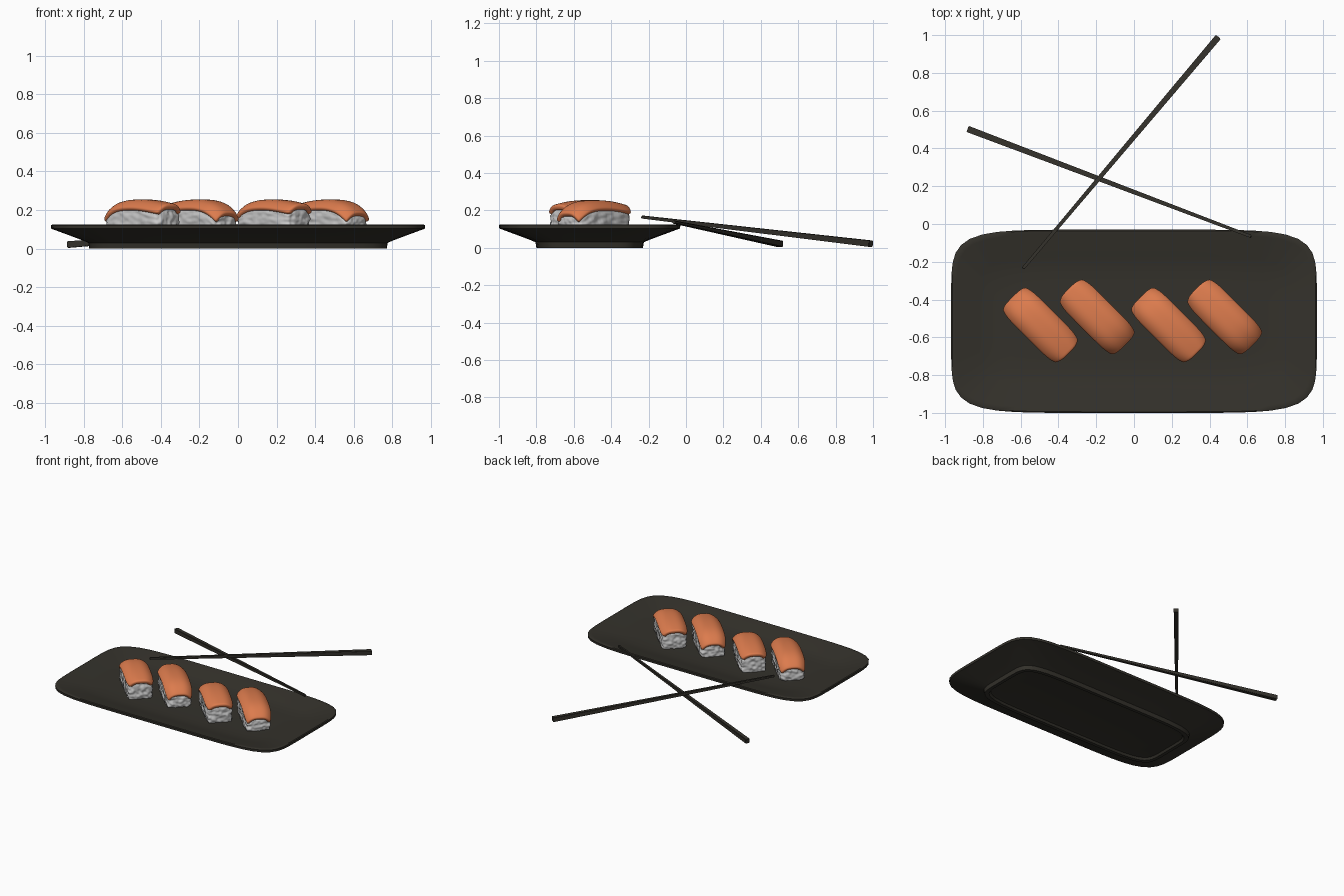
import bpy, bmesh
from math import cos, sin, pi, radians, copysign
from mathutils import Vector, noise

cube = bpy.data.objects.get("Cube")
if cube:
    bpy.data.objects.remove(cube)


def material(name, rgb):
    m = bpy.data.materials.new(name)
    m.use_nodes = True
    m.diffuse_color = (*rgb, 1)
    m.node_tree.nodes["Principled BSDF"].inputs["Base Color"].default_value = (*rgb, 1)
    return m


charcoal = material("charcoal", (0.034, 0.031, 0.024))
salmon = material("salmon_orange", (0.72, 0.20, 0.075))
rice_white = material("rice_white", (0.6, 0.6, 0.6))


def finish(bm, name, mat, angle=180):
    bmesh.ops.recalc_face_normals(bm, faces=bm.faces)
    mesh = bpy.data.meshes.new(name)
    bm.to_mesh(mesh)
    bm.free()
    mesh.materials.append(mat)
    ob = bpy.data.objects.new(name, mesh)
    bpy.context.collection.objects.link(ob)
    bpy.ops.object.select_all(action='DESELECT')
    ob.select_set(True)
    bpy.context.view_layer.objects.active = ob
    bpy.ops.object.shade_smooth_by_angle(angle=radians(angle))
    return ob


# Plate: rounded-rectangle rings lofted from the recessed underside to the well
def ring(bm, hx, hy, z, n=96, power=6.5):
    verts = []
    for i in range(n):
        a = 2 * pi * i / n
        c, s = cos(a), sin(a)
        # even out the spacing around the tight corners
        r = (abs(c) ** power + abs(s) ** power) ** (-1 / power)
        verts.append(bm.verts.new((hx * c * r, hy * s * r - 0.515, z)))
    return verts


plate_profile = [
    (0.70, 0.215, 0.02), (0.735, 0.25, 0.015), (0.745, 0.26, 0.0), (0.77, 0.285, 0.0),
    (0.775, 0.29, 0.03), (0.81, 0.325, 0.045), (0.95, 0.465, 0.097), (0.967, 0.483, 0.103),
    (0.968, 0.485, 0.121), (0.962, 0.479, 0.125), (0.94, 0.457, 0.122),
    (0.82, 0.34, 0.092), (0.74, 0.27, 0.081), (0.66, 0.20, 0.08)]
bm = bmesh.new()
rings = [ring(bm, *p) for p in plate_profile]
for a, b in zip(rings, rings[1:]):
    for i in range(len(a)):
        j = (i + 1) % len(a)
        bm.faces.new((a[i], a[j], b[j], b[i]))
bm.faces.new(rings[0])
bm.faces.new(rings[-1])
finish(bm, "plate", charcoal, 40)


# Fish slice height: arched lengthwise, curled at the sides, drooping at one end
def fish_height(s, t):
    return 0.255 - 0.025 * t * t - 0.045 * max(0, t) ** 4 - 0.045 * abs(s) ** 3


def fish_slice(name):
    bm = bmesh.new()
    bmesh.ops.create_grid(bm, x_segments=14, y_segments=24, size=1)
    for v in bm.verts:
        s, t = v.co.x, v.co.y
        v.co = (0.103 * s * (1 - 0.16 * t ** 6), 0.215 * t * (1 - 0.07 * s ** 4),
                fish_height(s, t))
    ob = finish(bm, name, salmon)
    solid = ob.modifiers.new("thickness", 'SOLIDIFY')
    solid.thickness = 0.03
    solid.offset = -1
    bevel = ob.modifiers.new("soft_edge", 'BEVEL')
    bevel.width = 0.011
    bevel.segments = 3
    bevel.angle_limit = radians(50)
    return ob


# Rice block: rounded brick with a grainy surface, tucked under the slice
def rice_block(name, seed):
    bm = bmesh.new()
    bmesh.ops.create_cube(bm, size=2)
    bmesh.ops.subdivide_edges(bm, edges=bm.edges, cuts=21, use_grid_fill=True)
    for v in bm.verts:
        s, t, h = v.co
        top = fish_height(s * 0.85, t * 0.9) - 0.016
        x = 0.092 * s * (1 - 0.13 * t ** 6) * (1 - 0.06 * h ** 4)
        y = 0.198 * t * (1 - 0.06 * s ** 4) * (1 - 0.04 * h ** 4)
        p = Vector((x, y, 0.074 + (top - 0.074) * (h + 1) / 2))
        if h < 0.7:
            out = Vector((s ** 5, t ** 5, 0))
            p += out * 0.009 * noise.noise(p * 48 + Vector((seed * 7, 0, 0)))
        v.co = p
    return finish(bm, name, rice_white)


pieces = [(-0.495, -0.535, 45), (-0.195, -0.492, 225),
          (0.183, -0.535, 45), (0.48, -0.492, 225)]
for i, (x, y, turn) in enumerate(pieces, 1):
    for ob in (fish_slice(f"fish_slice_{i}"), rice_block(f"rice_block_{i}", i)):
        ob.location = (x, y, 0)
        ob.rotation_euler.z = radians(turn)


# Chopsticks: tapered square sticks from thick end to tip
def chopstick(name, thick_end, tip):
    a, b = Vector(thick_end), Vector(tip)
    d = (b - a).normalized()
    side = d.cross(Vector((0, 0, 1))).normalized()
    up = side.cross(d)
    bm = bmesh.new()
    loops = []
    for p, r in ((a, 0.017), (b, 0.008)):
        loops.append([bm.verts.new(p + side * r * sx + up * r * sy)
                      for sx, sy in ((1, 1), (-1, 1), (-1, -1), (1, -1))])
    for i in range(4):
        j = (i + 1) % 4
        bm.faces.new((loops[0][i], loops[0][j], loops[1][j], loops[1][i]))
    for loop in loops:
        bm.faces.new(loop)
    bmesh.ops.bevel(bm, geom=bm.edges[:], offset=0.003, segments=2, affect='EDGES')
    finish(bm, name, charcoal, 30)


chopstick("upper_chopstick", (0.446, 0.99, 0.022), (-0.588, -0.236, 0.165))
chopstick("lower_chopstick", (-0.88, 0.503, 0.021), (0.62, -0.066, 0.138))
